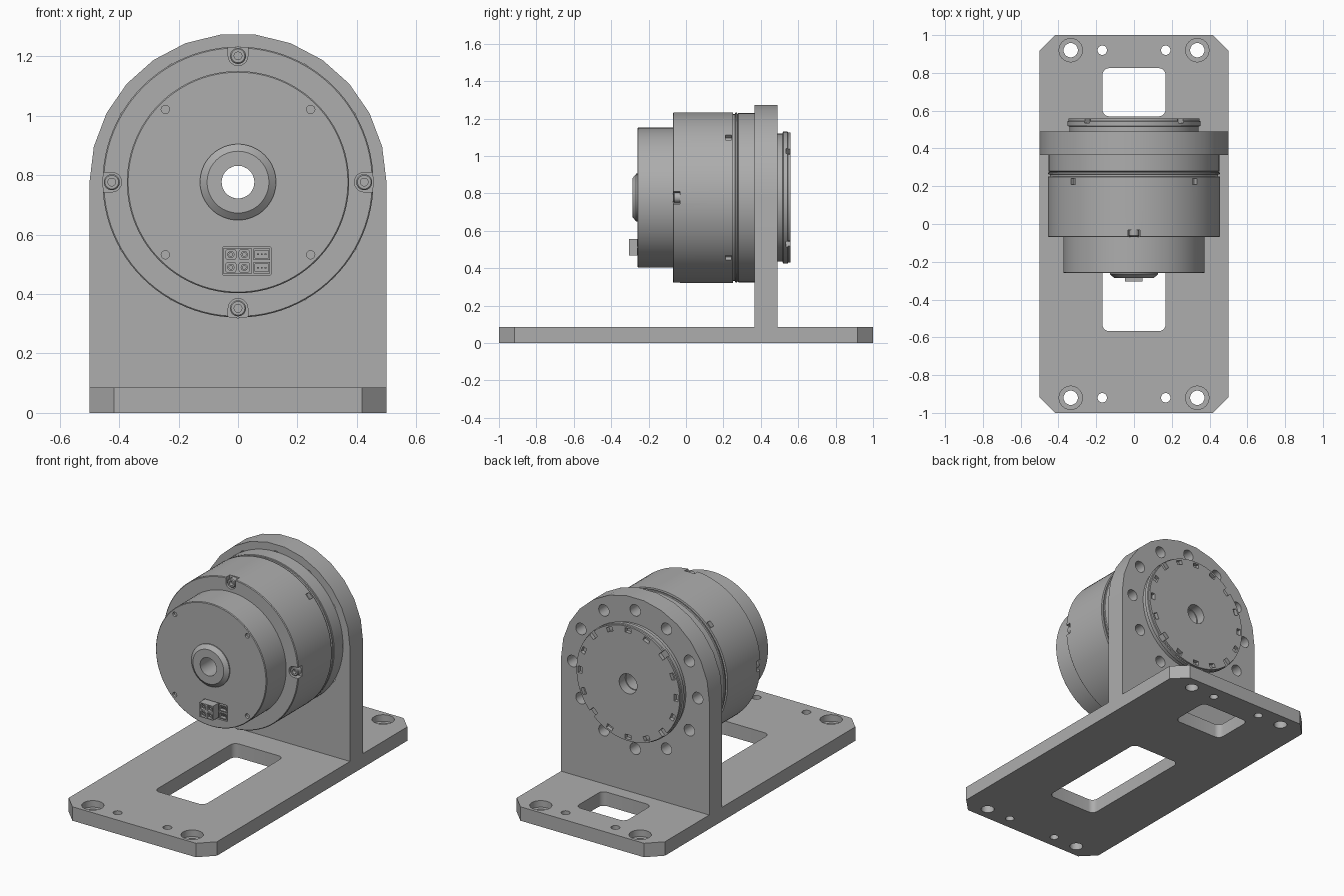
import bpy, bmesh
from math import sin, cos, pi, radians
from mathutils import Matrix, Vector

if "Cube" in bpy.data.objects:
    bpy.data.objects.remove(bpy.data.objects["Cube"])

AXIS_Z = 0.777                       # height of the motor shaft
grey = bpy.data.materials.new("machined_grey")
grey.use_nodes = True
COLOUR = (0.42, 0.42, 0.42, 1)
grey.diffuse_color = COLOUR
grey.node_tree.nodes["Principled BSDF"].inputs["Base Color"].default_value = COLOUR

# frame whose local z runs front to back along the shaft, local y points down
SHAFT = Matrix.Translation((0, 0, AXIS_Z)) @ Matrix.Rotation(-pi / 2, 4, "X")


def lathe(bm, profile, frame=Matrix(), segs=24):
    """Spin a closed (radius, height) profile about the local z axis."""
    rings = [[bm.verts.new(frame @ Vector((r * cos(2 * pi * i / segs), r * sin(2 * pi * i / segs), h)))
              for i in range(segs)] for r, h in profile]
    for k, ring in enumerate(rings):
        nxt = (k + 1) % len(rings)
        if profile[k][0] == profile[nxt][0] == 0:
            continue
        for i in range(segs):
            j = (i + 1) % segs
            bm.faces.new((ring[i], ring[j], rings[nxt][j], rings[nxt][i]))


def cylinder(bm, r, low, high, frame=Matrix(), segs=24):
    lathe(bm, [(0, low), (r, low), (r, high), (0, high)], frame, segs)


def prism(bm, outline, low, high, frame=Matrix()):
    """Extrude a local xy outline along local z."""
    a = [bm.verts.new(frame @ Vector((x, y, low))) for x, y in outline]
    b = [bm.verts.new(frame @ Vector((x, y, high))) for x, y in outline]
    bm.faces.new(a)
    bm.faces.new(b)
    for i in range(len(a)):
        j = (i + 1) % len(a)
        bm.faces.new((a[i], a[j], b[j], b[i]))


def arc(cx, cy, r, start, end, steps):
    angles = [radians(start + (end - start) * i / steps) for i in range(steps + 1)]
    return [(cx + r * cos(t), cy + r * sin(t)) for t in angles]


def rounded_rect(x0, x1, y0, y1, r, steps):
    return (arc(x1 - r, y1 - r, r, 0, 90, steps) + arc(x0 + r, y1 - r, r, 90, 180, steps)
            + arc(x0 + r, y0 + r, r, 180, 270, steps) + arc(x1 - r, y0 + r, r, 270, 360, steps))


def rect(x0, x1, y0, y1):
    return [(x0, y0), (x1, y0), (x1, y1), (x0, y1)]


def around(angle, radius, base=SHAFT):
    """Frame at an angle round the shaft, local x pointing outward."""
    return base @ Matrix.Rotation(radians(angle), 4, "Z") @ Matrix.Translation((radius, 0, 0))


def finish(bm, name):
    bmesh.ops.remove_doubles(bm, verts=bm.verts, dist=1e-5)
    bmesh.ops.recalc_face_normals(bm, faces=bm.faces)
    mesh = bpy.data.meshes.new(name)
    bm.to_mesh(mesh)
    bm.free()
    obj = bpy.data.objects.new(name, mesh)
    mesh.materials.append(grey)
    bpy.context.collection.objects.link(obj)
    return obj


def smooth(obj):
    bpy.ops.object.select_all(action="DESELECT")
    obj.select_set(True)
    bpy.context.view_layer.objects.active = obj
    bpy.ops.object.shade_smooth_by_angle(angle=radians(25))


def build(name, solid, cutter=None):
    obj = finish(solid, name)
    if cutter:
        tool = finish(cutter, name + "_cutter")
        tool.hide_render = True
        mod = obj.modifiers.new("cuts", "BOOLEAN")
        mod.operation, mod.solver, mod.object = "DIFFERENCE", "EXACT", tool
        bpy.context.view_layer.update()
        graph = bpy.context.evaluated_depsgraph_get()
        cut = bpy.data.meshes.new_from_object(obj.evaluated_get(graph))
        obj.modifiers.clear()
        obj.data = cut
        bpy.data.objects.remove(tool)
    smooth(obj)
    return obj


# Base plate: chamfered corners, two windows, counterbored and plain holes
plate, cuts = bmesh.new(), bmesh.new()
TOP = 0.085
prism(plate, rounded_rect(-0.5, 0.5, -1, 1, 0.083, 1), 0, TOP)
for y0, y1 in ((-0.567, 0.2), (0.57, 0.825)):
    prism(cuts, rounded_rect(-0.167, 0.167, y0, y1, 0.035, 5), -0.1, 0.2)
for sx in (-1, 1):
    for sy in (-1, 1):
        lathe(cuts, [(0, -0.1), (0.038, -0.1), (0.038, 0.045), (0.062, 0.045), (0.062, 0.2), (0, 0.2)],
              Matrix.Translation((sx * 0.335, sy * 0.92, 0)))
        cylinder(cuts, 0.025, -0.1, 0.2, Matrix.Translation((sx * 0.168, sy * 0.92, 0)))
build("base_plate", plate, cuts)

# Upright bracket: arched plate with a bore and a ring of mounting holes
bracket, cuts = bmesh.new(), bmesh.new()
arch = arc(0, 0, 0.5, 180, 360, 13) + [(0.5, AXIS_Z - 0.08), (-0.5, AXIS_Z - 0.08)]
prism(bracket, arch, 0.365, 0.49, SHAFT)
cylinder(cuts, 0.3, 0.3, 0.6, SHAFT, 48)
for k in range(12):
    cylinder(cuts, 0.035, 0.3, 0.6, around(30 * k, 0.422))
build("upright_bracket", bracket, cuts)

# Motor housing: main drum with a seam groove and screw pockets
drum, cuts = bmesh.new(), bmesh.new()
lathe(drum, [(0.2, -0.07), (0.452, -0.07), (0.456, -0.066), (0.456, 0.25), (0.446, 0.252),
             (0.446, 0.262), (0.454, 0.264), (0.454, 0.272), (0.447, 0.276), (0.453, 0.28),
             (0.453, 0.365), (0.2, 0.365)], SHAFT, 96)
pocket = arc(0, 0, 0.033, 90, 270, 12) + [(0.1, -0.033), (0.1, 0.033)]
for k in range(4):
    prism(cuts, pocket, -0.1, -0.033, around(90 * k, 0.425))
    prism(cuts, rect(-0.025, 0.05, -0.018, 0.018), 0.21, 0.242, around(90 * k + 45, 0.456))
build("motor_drum", drum, cuts)

# Cap screws seated in the pockets
screws = bmesh.new()
for k in range(4):
    spot = around(90 * k, 0.425)
    lathe(screws, [(0, -0.03), (0.027, -0.03), (0.027, -0.062), (0.023, -0.066),
                   (0.013, -0.066), (0.013, -0.045), (0, -0.045)], spot)
build("drum_screws", screws)

# Front cover with four small holes and a connector recess
cover, cuts = bmesh.new(), bmesh.new()
lathe(cover, [(0.055, -0.26), (0.37, -0.26), (0.374, -0.256), (0.374, -0.05), (0.055, -0.05)], SHAFT, 96)
for k in range(4):
    cylinder(cuts, 0.014, -0.3, -0.245, around(90 * k + 45, 0.346), 16)
prism(cuts, rounded_rect(-0.053, 0.112, 0.217, 0.315, 0.008, 2), -0.3, -0.235, SHAFT)
build("front_cover", cover, cuts)

# Hollow hub on the cover and sleeve lining the through bore
hub = bmesh.new()
lathe(hub, [(0.055, -0.25), (0.128, -0.25), (0.128, -0.266), (0.104, -0.286), (0.055, -0.286)], SHAFT, 64)
build("front_hub", hub)
sleeve = bmesh.new()
lathe(sleeve, [(0.055, -0.06), (0.08, -0.06), (0.08, 0.5), (0.055, 0.5)], SHAFT, 64)
build("shaft_sleeve", sleeve)

# Power connector: raised block with four sockets and pins
block, cuts, pins = bmesh.new(), bmesh.new(), bmesh.new()
prism(block, rect(-0.048, 0.045, 0.222, 0.309), -0.305, -0.23, SHAFT)
for x in (-0.024, 0.021):
    for y in (0.244, 0.287):
        spot = SHAFT @ Matrix.Translation((x, y, 0))
        prism(cuts, rounded_rect(-0.017, 0.017, -0.017, 0.017, 0.007, 2), -0.35, -0.27, spot)
        lathe(pins, [(0.006, -0.26), (0.012, -0.26), (0.012, -0.295), (0.006, -0.295)], spot, 16)
build("power_connector", block, cuts)
build("power_pins", pins)

# Signal connectors: two small sockets beside the power block
signal, cuts, pins = bmesh.new(), bmesh.new(), bmesh.new()
for y in (0.243, 0.288):
    prism(signal, rect(0.052, 0.108, y - 0.019, y + 0.019), -0.262, -0.23, SHAFT)
    prism(cuts, rect(0.057, 0.103, y - 0.013, y + 0.013), -0.3, -0.24, SHAFT)
    for x in (0.067, 0.08, 0.093):
        prism(pins, rect(x - 0.003, x + 0.003, y - 0.003, y + 0.003), -0.255, -0.235, SHAFT)
build("signal_connectors", signal, cuts)
build("signal_pins", pins)

# Output flange on the back with a ring of slots near the rim
flange, cuts = bmesh.new(), bmesh.new()
lathe(flange, [(0.06, 0.47), (0.342, 0.47), (0.342, 0.515), (0.353, 0.52), (0.353, 0.543),
               (0.348, 0.546), (0.348, 0.558), (0.06, 0.558)], SHAFT, 96)
for k in range(16):
    outer = 0.05 if k % 4 == 2 else 0.012
    prism(cuts, rect(-0.014, outer, -0.02, 0.02), 0.535, 0.6, around(22.5 * k, 0.325))
build("output_flange", flange, cuts)
